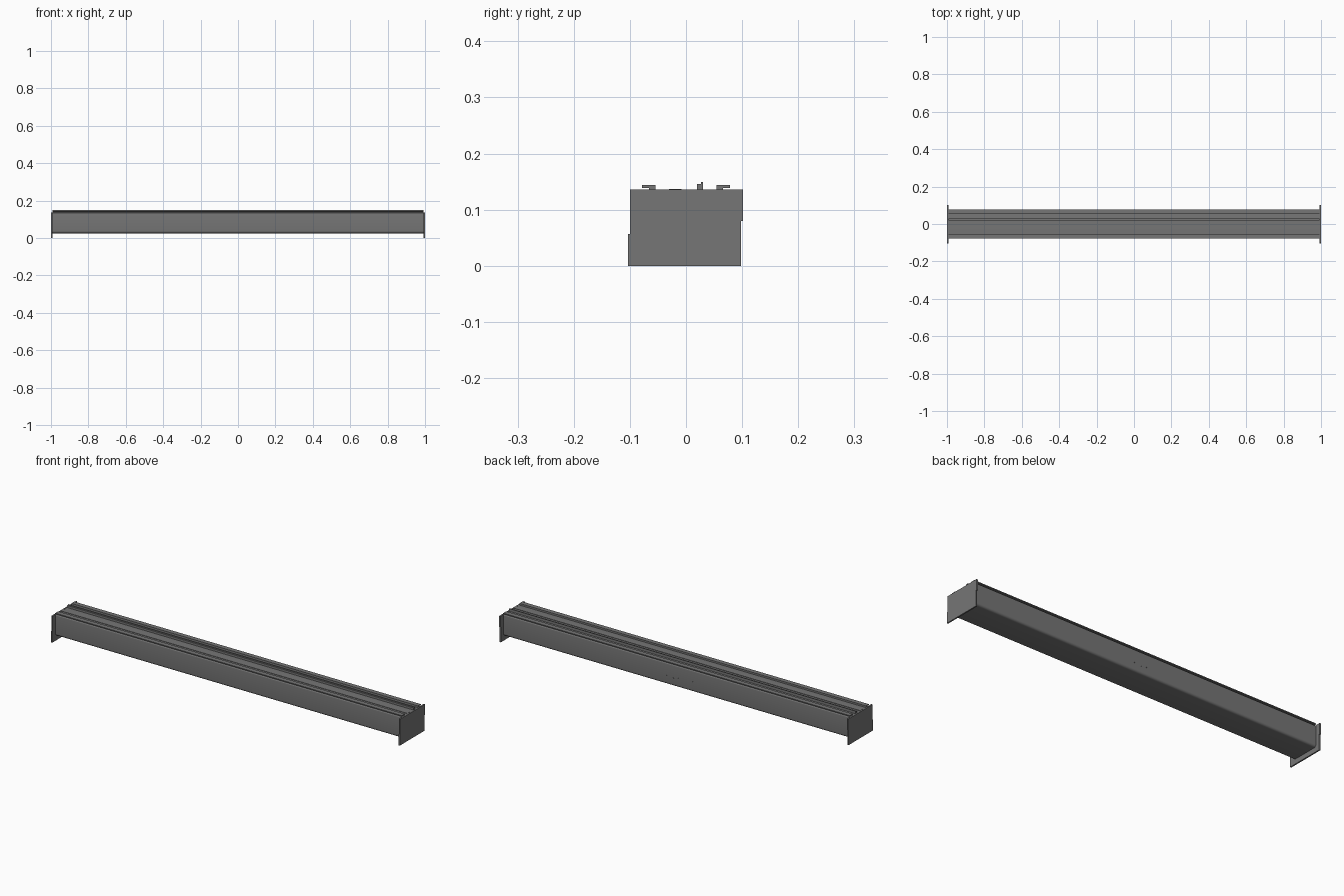
import bpy
import bmesh
import math

cube = bpy.data.objects.get("Cube")
if cube:
    bpy.data.objects.remove(cube, do_unlink=True)

# Single painted metal finish
GREY = (0.18, 0.18, 0.18, 1.0)
metal = bpy.data.materials.new("grey metal")
metal.use_nodes = True
metal.diffuse_color = GREY
bsdf = next(n for n in metal.node_tree.nodes if n.type == 'BSDF_PRINCIPLED')
bsdf.inputs["Base Color"].default_value = GREY


def finish(name, bm, smooth=False):
    bmesh.ops.recalc_face_normals(bm, faces=bm.faces)
    mesh = bpy.data.meshes.new(name)
    bm.to_mesh(mesh)
    bm.free()
    mesh.materials.append(metal)
    obj = bpy.data.objects.new(name, mesh)
    bpy.context.collection.objects.link(obj)
    if smooth:
        bpy.ops.object.select_all(action='DESELECT')
        bpy.context.view_layer.objects.active = obj
        obj.select_set(True)
        bpy.ops.object.shade_smooth_by_angle(angle=math.radians(35))
    return obj


def extrude_x(name, profile, x0, x1, smooth=False):
    """Sweep a closed (y, z) profile from x0 to x1."""
    bm = bmesh.new()
    face = bm.faces.new([bm.verts.new((x0, y, z)) for y, z in profile])
    new = bmesh.ops.extrude_face_region(bm, geom=[face])["geom"]
    verts = [v for v in new if isinstance(v, bmesh.types.BMVert)]
    bmesh.ops.translate(bm, verts=verts, vec=(x1 - x0, 0, 0))
    return finish(name, bm, smooth)


def arc(cy, cz, r, start, steps=6):
    """Quarter turn, counter-clockwise from the start angle."""
    angles = [math.radians(start + 90 * i / steps) for i in range(steps + 1)]
    return [(cy + r * math.cos(a), cz + r * math.sin(a)) for a in angles]


INNER = 0.993
WALL, BASE, DECK = 0.076, 0.025, 0.135
LOW_R, TOP_R = 0.012, 0.005

# Main beam with rounded long edges
body = (arc(WALL - LOW_R, BASE + LOW_R, LOW_R, 270)
        + arc(WALL - TOP_R, DECK - TOP_R, TOP_R, 0)
        + arc(-WALL + TOP_R, DECK - TOP_R, TOP_R, 90)
        + arc(-WALL + LOW_R, BASE + LOW_R, LOW_R, 180))
extrude_x("beam_body", body, -INNER, INNER, True)

# Overhanging lips along both top edges
for side, label in ((-1, "front"), (1, "back")):
    lip = [(0.054, 0.134), (0.066, 0.134), (0.066, 0.139),
           (0.078, 0.139), (0.078, 0.144), (0.054, 0.144)]
    extrude_x(label + "_lip", [(side * y, z) for y, z in lip], -INNER, INNER)

# Hooked rail and the low strip on the deck
rail = [(0.020, 0.134), (0.030, 0.134), (0.030, 0.149),
        (0.027, 0.149), (0.027, 0.146), (0.020, 0.146)]
extrude_x("top_rail", rail, -INNER, INNER)
strip = [(-0.030, 0.134), (-0.008, 0.134), (-0.008, 0.137), (-0.030, 0.137)]
extrude_x("deck_strip", strip, -INNER, INNER)

# Stepped end plates
plate = [(-0.103, 0.0), (0.098, 0.0), (0.098, 0.08), (0.102, 0.08),
         (0.102, 0.136), (-0.100, 0.136), (-0.100, 0.057), (-0.103, 0.057)]
for side, label in ((-1, "right"), (1, "left")):
    extrude_x(label + "_end_plate", plate, side * INNER, side)

# Small fastener heads in the middle of the back wall
for i, (x, z) in enumerate([(0.06, 0.07), (0.02, 0.065), (-0.01, 0.07), (-0.09, 0.075)]):
    bm = bmesh.new()
    bmesh.ops.create_cone(bm, cap_ends=True, segments=12, radius1=0.004,
                          radius2=0.004, depth=0.002)
    for v in bm.verts:
        v.co = (x + v.co.x, WALL + v.co.z, z + v.co.y)
    finish("back_fastener_" + str(i + 1), bm)
